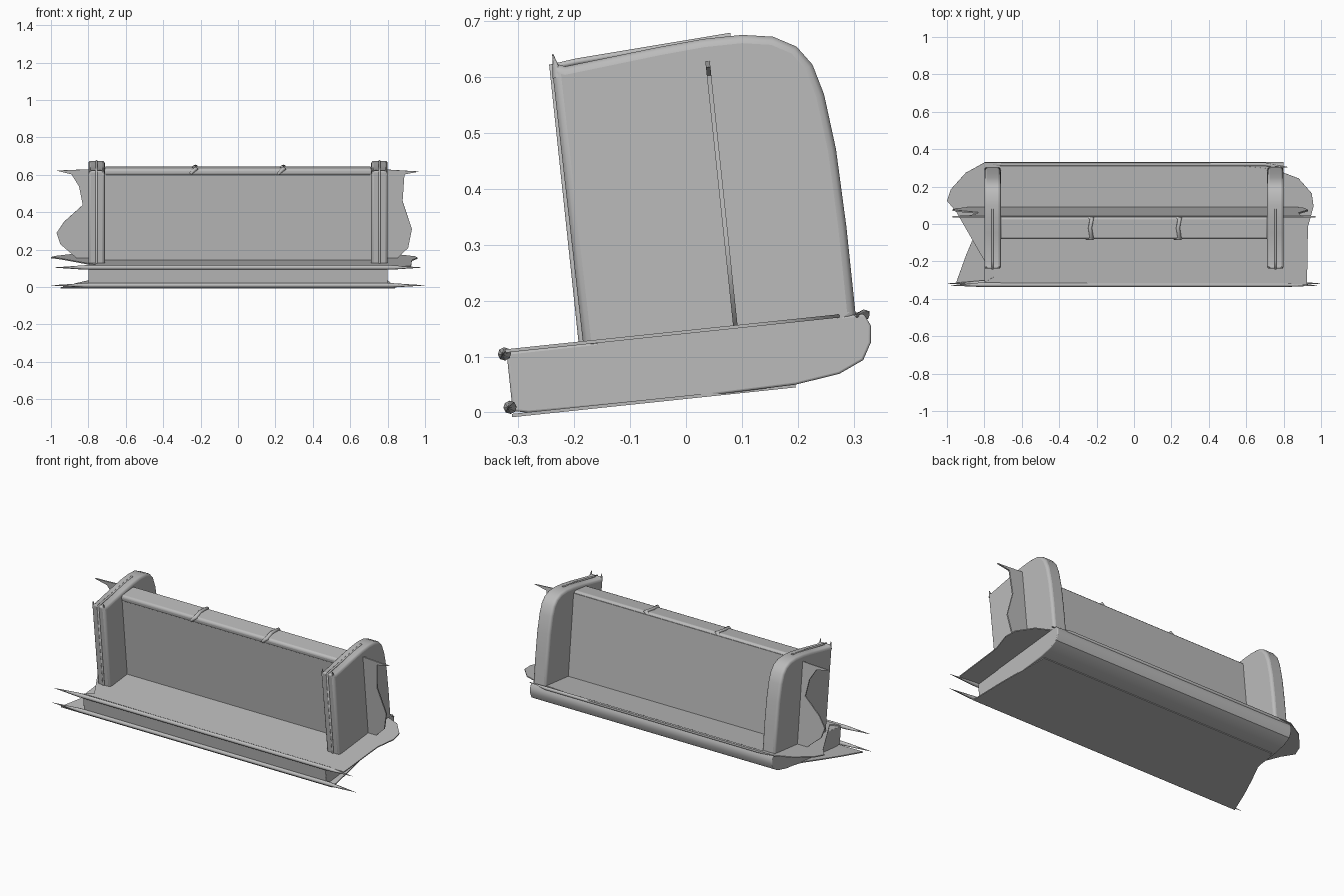
import bpy, math
from mathutils import Matrix

cube = bpy.data.objects.get("Cube")
if cube:
    bpy.data.objects.remove(cube)

# One plain grey for everything
grey = bpy.data.materials.new("plain_grey")
grey.use_nodes = True
colour = (0.5, 0.5, 0.5, 1)
grey.diffuse_color = colour
grey.node_tree.nodes["Principled BSDF"].inputs["Base Color"].default_value = colour

# The whole piece leans back; parts are built upright, then tilted together
TILT = Matrix.Rotation(math.radians(6), 4, "X")
PLACE = {
    "x": lambda a, b, t: (t, a, b),   # outline in y, z
    "y": lambda a, b, t: (a, t, b),   # outline in x, z
    "z": lambda a, b, t: (a, b, t),   # outline in x, y
}


def finish(ob, bevel=0, segments=3):
    ob.data.materials.append(grey)
    ob.matrix_world = TILT
    if bevel:
        mod = ob.modifiers.new("soft_edge", "BEVEL")
        mod.width, mod.segments = bevel, segments
        mod.limit_method = "ANGLE"
        mod.angle_limit = math.radians(50)
    bpy.ops.object.select_all(action="DESELECT")
    ob.select_set(True)
    bpy.context.view_layer.objects.active = ob
    if ob.type == "MESH":
        bpy.ops.object.shade_smooth_by_angle(angle=math.radians(35))
    return ob


def prism(name, outline, axis, start, end, bevel=0):
    """Extrude an outline along an axis."""
    n = len(outline)
    verts = [PLACE[axis](a, b, t) for t in (start, end) for a, b in outline]
    faces = [list(range(n))[::-1], list(range(n, 2 * n))]
    faces += [(i, (i + 1) % n, n + (i + 1) % n, n + i) for i in range(n)]
    mesh = bpy.data.meshes.new(name)
    mesh.from_pydata(verts, [], faces)
    ob = bpy.data.objects.new(name, mesh)
    bpy.context.collection.objects.link(ob)
    # Face outward whatever the outline direction
    bpy.context.view_layer.objects.active = ob
    bpy.ops.object.select_all(action="DESELECT")
    ob.select_set(True)
    bpy.ops.object.mode_set(mode="EDIT")
    bpy.ops.mesh.select_all(action="SELECT")
    bpy.ops.mesh.normals_make_consistent(inside=False)
    bpy.ops.object.mode_set(mode="OBJECT")
    return finish(ob, bevel)


def box(name, x, y, z, bevel=0):
    return prism(name, [(x[0], y[0]), (x[1], y[0]), (x[1], y[1]), (x[0], y[1])],
                 "z", z[0], z[1], bevel)


def piping(name, points, radius):
    """Rounded cord; each point is x, y, z, relative thickness."""
    curve = bpy.data.curves.new(name, "CURVE")
    curve.dimensions = "3D"
    curve.bevel_depth, curve.bevel_resolution = radius, 2
    curve.use_fill_caps = True
    spline = curve.splines.new("POLY")
    spline.points.add(len(points) - 1)
    for p, (x, y, z, r) in zip(spline.points, points):
        p.co, p.radius = (x, y, z, 1), r
    ob = bpy.data.objects.new(name, curve)
    bpy.context.collection.objects.link(ob)
    return finish(ob)


# Base tray with a rounded back and underside
prism("base_body", [(-.308, .14), (-.308, .035), (-.28, .029), (0, .025), (.2, .029),
                    (.28, .04), (.325, .06), (.342, .09), (.345, .12), (.335, .142)],
      "x", -.8, .8, .004)

# Floor sheet with uneven flared ends
prism("floor_sheet", [(-.8, -.3), (-.75, -.27), (-.95, .08), (-1, .14), (-.98, .2),
                      (-.9, .29), (-.8, .345), (.4, .345), (.75, .31), (.88, .26),
                      (.95, .18), (.96, .11), (.93, 0), (.925, -.31)],
      "z", .14, .146)

# Underside sheet with a scooped end
prism("underside_sheet", [(-.95, -.31), (-.9, -.17), (-.85, -.05), (-.8, .06),
                          (-.78, .2), (.78, .2), (.82, -.1), (.84, -.31)],
      "z", .024, .03)

# Cords along the front edges, drawn out to points
for name, z, reach in (("front_lower_cord", .042, 1.0), ("front_upper_cord", .138, .985)):
    piping(name, [(-reach, -.316, z, .05), (-.82, -.312, z, 1),
                  (.82, -.312, z, 1), (reach, -.316, z, .05)], .012)
piping("back_cord", [(-.82, .335, .14, .2), (-.7, .335, .14, 1),
                     (.7, .335, .14, 1), (.82, .32, .14, .2)], .01)

# Side panels with a rounded upper back corner
side = [(-.17, .13), (-.174, .648), (-.15, .638), (.02, .655), (.1, .661), (.17, .661),
        (.225, .652), (.265, .63), (.29, .595), (.305, .54), (.316, .44), (.32, .3), (.32, .13)]
for name, s in (("left_panel", 1), ("right_panel", -1)):
    prism(name, side, "x", s * .712, s * .8, .02)
    # Seam down the front edge, and small pinched top corner
    piping(name + "_seam", [(s * .756, -.172, .14, 1), (s * .756, -.174, .64, 1),
                            (s * .756, -.13, .644, 1), (s * .756, .15, .661, 1)], .006)
    for x in (.722, .79):
        piping(name + "_corner", [(s * x, -.165, .62, 1), (s * x, -.17, .662, .1)], .01)
    # Flap closing the panel against the floor
    prism(name + "_flap", [(-.165, .1), (-.14, .148), (.31, .148), (.25, .11)],
          "x", s * .795, s * .8)

# Thick central divider with a padded top rail
box("divider", (-.72, .72), (-.012, .1), (.14, .615))
box("top_rail", (-.72, .72), (-.016, .104), (.6, .638), .014)
for x in (-.235, .235):
    piping("rail_tie", [(x - .02, -.014, .61, .6), (x + .01, -.01, .636, 1),
                        (x, .045, .639, .8), (x + .01, .095, .636, 1),
                        (x - .02, .1, .61, .6)], .013)

# Rear sheet of the divider, flaring out past the side panels
prism("divider_back_sheet", [(-.86, .142), (-.95, .22), (-.97, .28), (-.93, .34),
                             (-.83, .43), (-.85, .53), (-.89, .595), (-.97, .615),
                             (-.72, .625), (.72, .625), (.97, .61), (.89, .595),
                             (.88, .45), (.93, .3), (.91, .2), (.85, .142)],
      "y", .1, .108)
